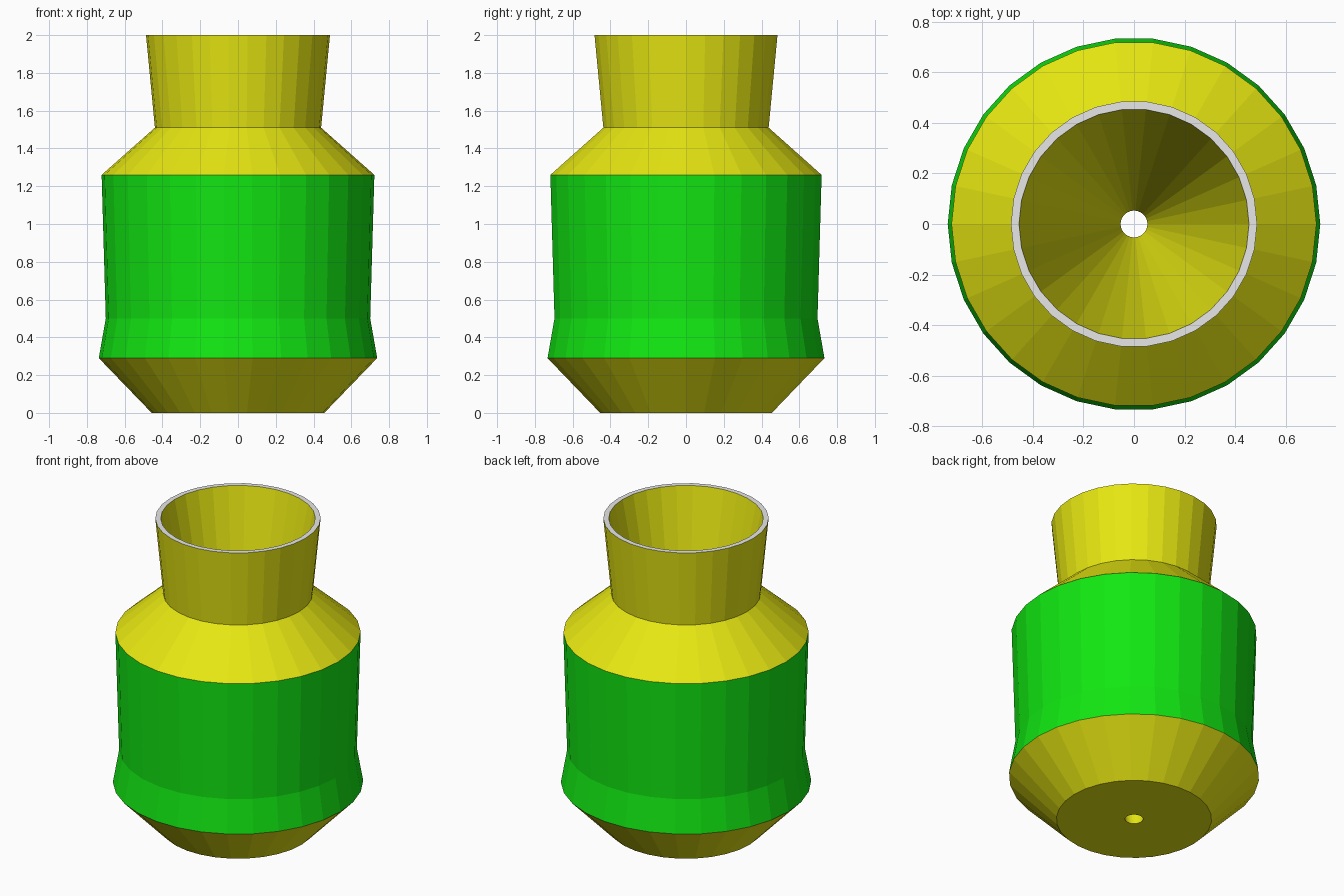
import bpy, bmesh, math

if "Cube" in bpy.data.objects:
    bpy.data.objects.remove(bpy.data.objects["Cube"])

SIDES = 30


def material(name, rgb):
    m = bpy.data.materials.new(name)
    m.diffuse_color = (*rgb, 1.0)
    m.use_nodes = True
    m.node_tree.nodes["Principled BSDF"].inputs["Base Color"].default_value = m.diffuse_color
    return m


yellow = material("yellow", (0.8, 0.8, 0.006))
green = material("green", (0.006, 0.8, 0.006))
grey = material("light grey", (0.8, 0.8, 0.8))

# closed profile: (radius, height, material of the band up to the next point)
PROFILE = [
    (0.053, 0.00, 0),   # flat underside around the drain hole
    (0.457, 0.00, 0),   # lower bevel
    (0.737, 0.29, 1),   # flared foot of the green band
    (0.700, 0.50, 1),   # green body
    (0.722, 1.26, 0),   # shoulder
    (0.440, 1.51, 0),   # neck
    (0.487, 2.00, 2),   # rim
    (0.455, 2.00, 0),   # funnel-shaped inside down to the hole
]

# lathe the profile around z
bm = bmesh.new()
rings = []
for r, z, _ in PROFILE:
    rings.append([bm.verts.new((r * math.cos(2 * math.pi * i / SIDES),
                                r * math.sin(2 * math.pi * i / SIDES), z))
                  for i in range(SIDES)])
for k, (_, _, mat) in enumerate(PROFILE):
    low, high = rings[k], rings[(k + 1) % len(rings)]
    for i in range(SIDES):
        j = (i + 1) % SIDES
        face = bm.faces.new((low[i], low[j], high[j], high[i]))
        face.material_index = mat
bmesh.ops.recalc_face_normals(bm, faces=bm.faces)

mesh = bpy.data.meshes.new("pot")
bm.to_mesh(mesh)
bm.free()
for m in (yellow, green, grey):
    mesh.materials.append(m)
bpy.context.collection.objects.link(bpy.data.objects.new("pot", mesh))
